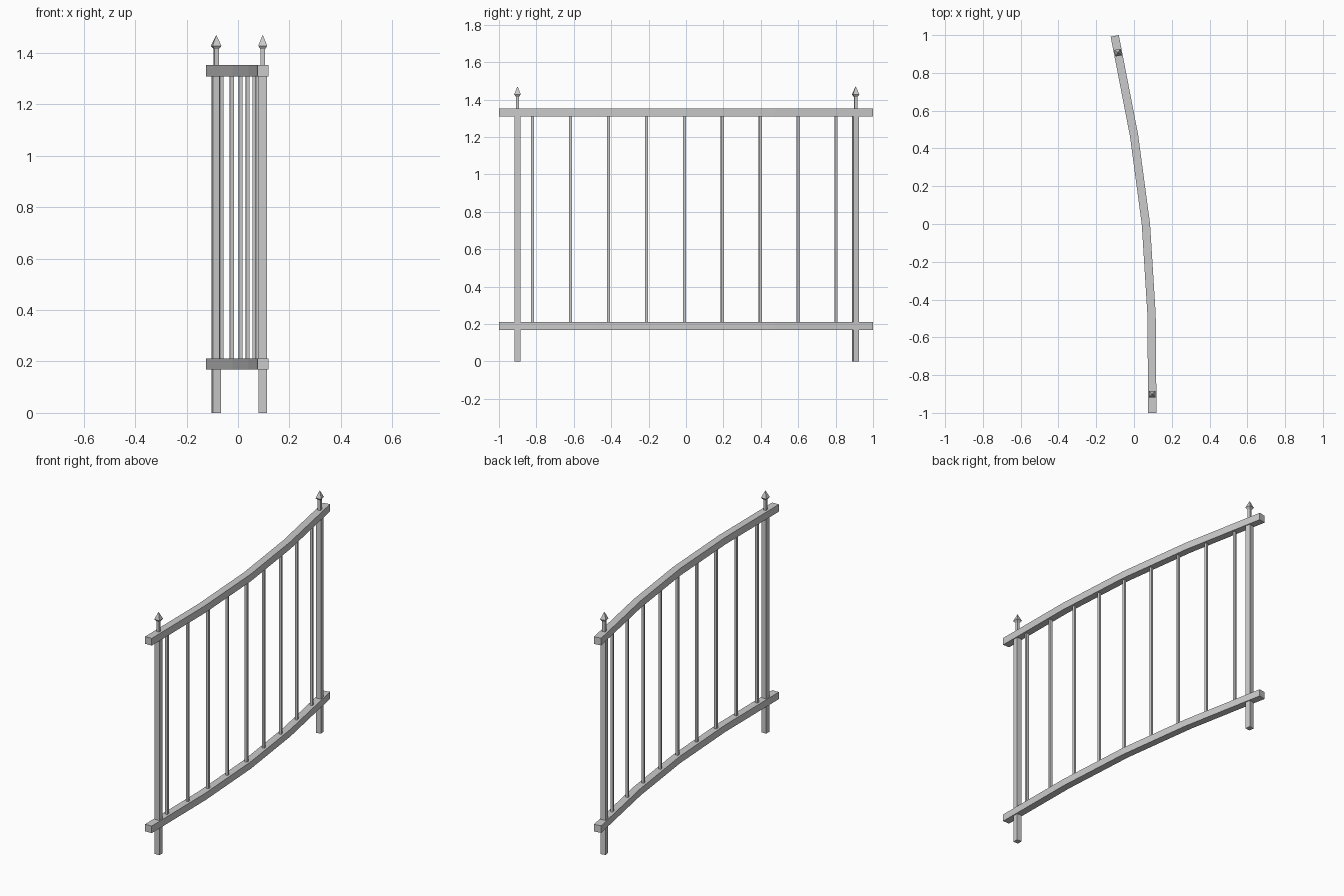
import bpy, bmesh, math
from mathutils import Vector

if "Cube" in bpy.data.objects:
    bpy.data.objects.remove(bpy.data.objects["Cube"])

# Bent centre line shared by rails, posts and bars
PATH = [Vector(p) for p in [(0.097, -1.0), (0.093, -0.48), (0.063, 0.0), (0.0, 0.47), (-0.102, 0.996)]]


def on_path(y):
    """Centre x and turn angle of the fence line at y."""
    for a, b in zip(PATH, PATH[1:]):
        if y <= b.y or b is PATH[-1]:
            d = b - a
            return a.x + d.x * (y - a.y) / d.y, math.atan2(-d.x, d.y)


def finish(name, bm):
    bmesh.ops.recalc_face_normals(bm, faces=bm.faces)
    me = bpy.data.meshes.new(name)
    bm.to_mesh(me)
    bm.free()
    ob = bpy.data.objects.new(name, me)
    bpy.context.collection.objects.link(ob)
    return ob


def loft(name, rings):
    """Skin consecutive four-point rings and cap both ends."""
    bm = bmesh.new()
    vs = [[bm.verts.new(p) for p in r] for r in rings]
    for a, b in zip(vs, vs[1:]):
        for i in range(4):
            j = (i + 1) % 4
            bm.faces.new((a[i], a[j], b[j], b[i]))
    bm.faces.new(vs[0])
    bm.faces.new(vs[-1])
    return finish(name, bm)


def upright(name, y, profile):
    """Square-section upright from (width, z) pairs, turned to the fence line."""
    x, turn = on_path(y)
    rings = [[(sx * w / 2, sy * w / 2, z) for sx, sy in ((-1, -1), (1, -1), (1, 1), (-1, 1))]
             for w, z in profile]
    ob = loft(name, rings)
    ob.location = (x, y, 0)
    ob.rotation_euler.z = turn


def rail(name, z0, z1, width=0.044):
    """Mitred rectangular rail along the path."""
    dirs = [(b - a).normalized() for a, b in zip(PATH, PATH[1:])]
    rings = []
    for i, p in enumerate(PATH):
        t = (dirs[max(i - 1, 0)] + dirs[min(i, len(dirs) - 1)]).normalized()
        n = Vector((t.y, -t.x)) * width / 2
        l, r = p - n, p + n
        rings.append([(l.x, l.y, z0), (r.x, r.y, z0), (r.x, r.y, z1), (l.x, l.y, z1)])
    loft(name, rings)


# Rails
rail("bottom_rail", 0.168, 0.211)
rail("top_rail", 1.309, 1.353)

# End posts with thin stems and spear finials
for label, y in (("front", -0.901), ("back", 0.907)):
    upright(label + "_post", y, [(0.032, 0.0), (0.032, 1.33)])
    upright(label + "_stem", y, [(0.017, 1.32), (0.017, 1.425)])
    upright(label + "_finial", y, [(0.017, 1.415), (0.035, 1.428), (0.001, 1.47)])

# Thin bars between the rails
for i in range(9):
    upright(f"bar_{i + 1}", -0.82 + i * 0.2028, [(0.015, 0.19), (0.015, 1.33)])
